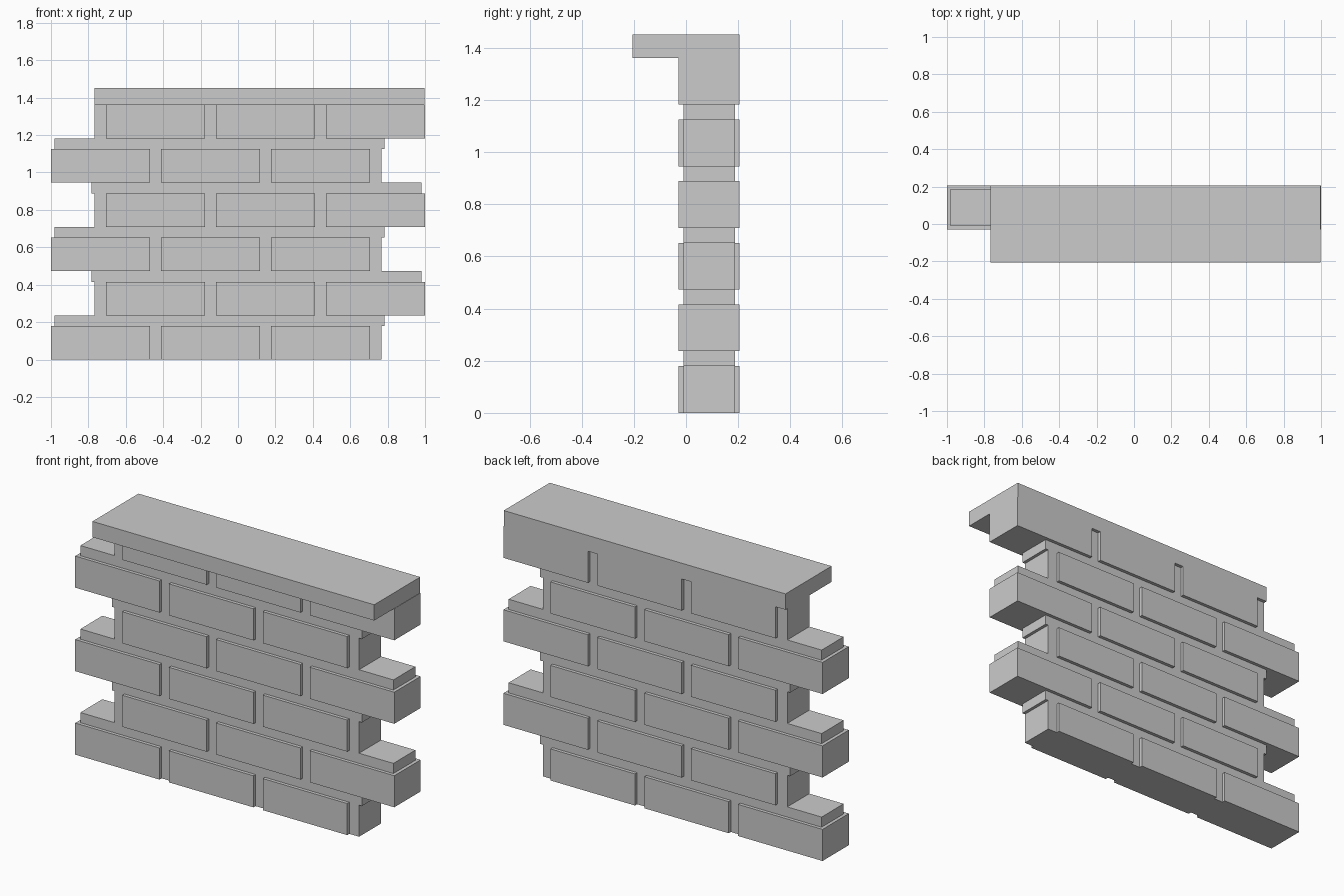
import bpy
import bmesh

if "Cube" in bpy.data.objects:
    bpy.data.objects.remove(bpy.data.objects["Cube"])

ROWS = 6
PITCH_Z, BRICK_H = 0.2365, 0.179      # course spacing, brick height
PITCH_X, BRICK_L = 0.588, 0.529       # brick spacing, brick length
FRONT, BACK = -0.029, 0.206           # brick faces
INSET = 0.019                         # mortar recess
TOP = 1.451


def make_object(name, bm):
    bmesh.ops.recalc_face_normals(bm, faces=bm.faces)
    mesh = bpy.data.meshes.new(name)
    bm.to_mesh(mesh)
    bm.free()
    obj = bpy.data.objects.new(name, mesh)
    bpy.context.collection.objects.link(obj)
    return obj


def prism(name, profile, y0, y1):
    """Extrude an x-z outline from y0 to y1."""
    bm = bmesh.new()
    face = bm.faces.new([bm.verts.new((x, y0, z)) for x, z in profile])
    ext = bmesh.ops.extrude_face_region(bm, geom=[face])
    verts = [v for v in ext["geom"] if isinstance(v, bmesh.types.BMVert)]
    bmesh.ops.translate(bm, verts=verts, vec=(0, y1 - y0, 0))
    return make_object(name, bm)


def box(name, x0, x1, y0, y1, z0, z1):
    return prism(name, [(x0, z0), (x1, z0), (x1, z1), (x0, z1)], y0, y1)


# Bricks: odd courses mirror the even ones to give the running bond
for row in range(ROWS):
    side = 1 if row % 2 == 0 else -1
    z = row * PITCH_Z
    for col in range(3):
        a = -1 + col * PITCH_X
        x0, x1 = sorted((side * a, side * (a + BRICK_L)))
        box(f"brick_{row}_{col}", x0, x1, FRONT, BACK, z, z + BRICK_H)

# Mortar core: one stepped outline, recessed behind the brick faces
left, right = [], []
for row in range(ROWS):
    z = row * PITCH_Z
    levels = [(z, z + BRICK_H, 0.766)]
    if row < ROWS - 1:
        levels.append((z + BRICK_H, z + PITCH_Z, 0.784))
    for z0, z1, short in levels:
        lo, hi = (0.981, short) if row % 2 == 0 else (short, 0.981)
        for level in (z0, z1):
            for side, point in ((left, (-lo, level)), (right, (hi, level))):
                if point not in side:
                    side.append(point)
prism("mortar_core", right + left[::-1], FRONT + INSET, BACK - INSET)

# Overhanging coping slab on top, flush with the back
box("coping_slab", -0.768, 0.998, -0.206, BACK,
    (ROWS - 1) * PITCH_Z + BRICK_H, TOP)
